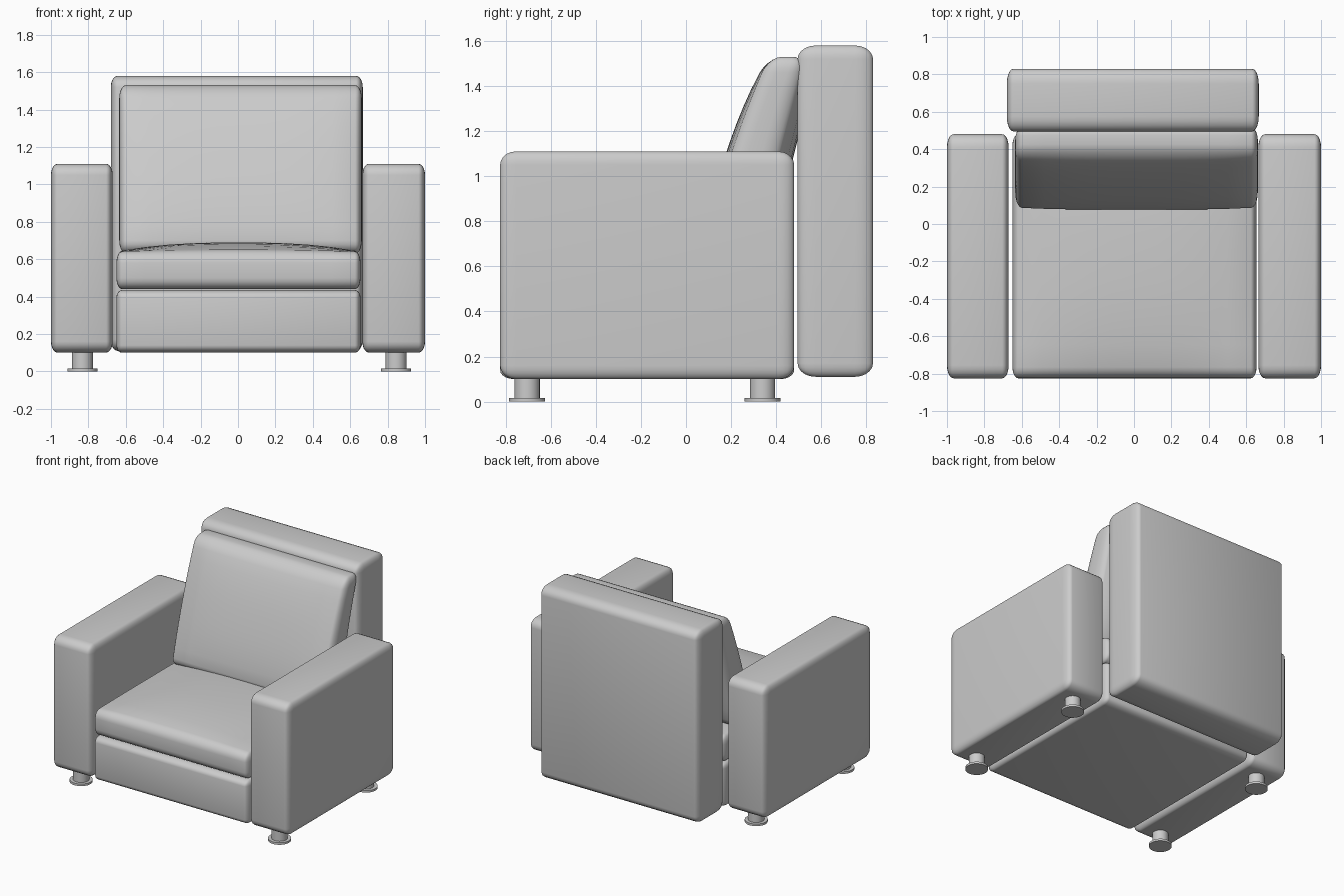
import bpy, bmesh
from mathutils import Vector

if "Cube" in bpy.data.objects:
    bpy.data.objects.remove(bpy.data.objects["Cube"])


def finish(bm, name):
    bmesh.ops.recalc_face_normals(bm, faces=bm.faces)
    mesh = bpy.data.meshes.new(name)
    bm.to_mesh(mesh)
    bm.free()
    obj = bpy.data.objects.new(name, mesh)
    bpy.context.collection.objects.link(obj)
    bpy.ops.object.select_all(action='DESELECT')
    obj.select_set(True)
    bpy.context.view_layer.objects.active = obj
    bpy.ops.object.shade_smooth_by_angle(angle=0.7)
    return obj


def padded_box(name, lo, hi, radius, cuts=0, shape=None):
    """Box with a separate rounding radius per axis, optionally deformed."""
    lo, hi, r = Vector(lo), Vector(hi), Vector(radius)
    mid, size = (lo + hi) / 2, hi - lo
    bm = bmesh.new()
    bmesh.ops.create_cube(bm, size=1)
    # bevel in radius-normalised space, then scale back
    for v in bm.verts:
        v.co = Vector(v.co[i] * size[i] / r[i] for i in range(3))
    bmesh.ops.bevel(bm, geom=bm.edges[:], offset=1, segments=5, profile=0.5,
                    affect='EDGES', clamp_overlap=True)
    for v in bm.verts:
        v.co = Vector(v.co[i] * r[i] for i in range(3))
    # grid cuts across the flat areas so cushions can bulge
    for axis in range(3):
        if not cuts or size[axis] < 0.3:
            continue
        for k in range(1, cuts):
            co, no = Vector(), Vector()
            no[axis] = 1
            co[axis] = (2 * k / cuts - 1) * (size[axis] / 2 - r[axis])
            bmesh.ops.bisect_plane(bm, geom=bm.verts[:] + bm.edges[:] + bm.faces[:],
                                   plane_co=co, plane_no=no)
    for v in bm.verts:
        if shape:
            v.co = shape(v.co, size / 2)
        v.co += mid
    return finish(bm, name)


def seat_crown(p, h):
    u, w = abs(p.x / h.x), abs(p.y / h.y)
    if p.z > 0:
        p.z += 0.05 * (1 - u ** 2.5) * (1 - w ** 2.5) * p.z / h.z
    return p


def lean_and_bulge(p, h):
    u, w = abs(p.x / h.x), abs(p.z / h.z)
    t = p.z / h.z
    puff = (1 - u ** 4) * (1 - w ** 3)
    amount = 0.075 if p.y > 0 else 0.03
    y = p.y * (1 - 0.18 * t) + amount * puff * p.y / h.y
    p.y = y + 0.13 * t + 0.02 * t * t
    return p


# armrests
padded_box("armrest_left", (-1.0, -0.825, 0.1), (-0.67, 0.48, 1.11), (0.035, 0.07, 0.06))
padded_box("armrest_right", (0.665, -0.825, 0.1), (1.0, 0.48, 1.11), (0.035, 0.07, 0.06))

# backrest and base
padded_box("backrest", (-0.68, 0.495, 0.11), (0.667, 0.83, 1.58), (0.035, 0.08, 0.06))
padded_box("base", (-0.65, -0.825, 0.1), (0.655, 0.48, 0.435), (0.03, 0.06, 0.04))

# loose cushions
padded_box("seat_cushion", (-0.65, -0.825, 0.44), (0.655, 0.48, 0.64),
           (0.03, 0.06, 0.06), 10, seat_crown)
padded_box("back_cushion", (-0.635, 0.2, 0.63), (0.662, 0.4, 1.53),
           (0.035, 0.07, 0.07), 10, lean_and_bulge)

# feet: round stem on a flat disc
for side, x in (("left", -0.832), ("right", 0.845)):
    for end, y in (("front", -0.705), ("back", 0.34)):
        bm = bmesh.new()
        for radius, z0, z1 in ((0.08, 0.0, 0.016), (0.056, 0.016, 0.12)):
            made = bmesh.ops.create_cone(bm, cap_ends=True, segments=32, radius1=radius,
                                         radius2=radius, depth=z1 - z0)
            bmesh.ops.translate(bm, verts=made["verts"], vec=(x, y, (z0 + z1) / 2))
        finish(bm, f"foot_{end}_{side}")
